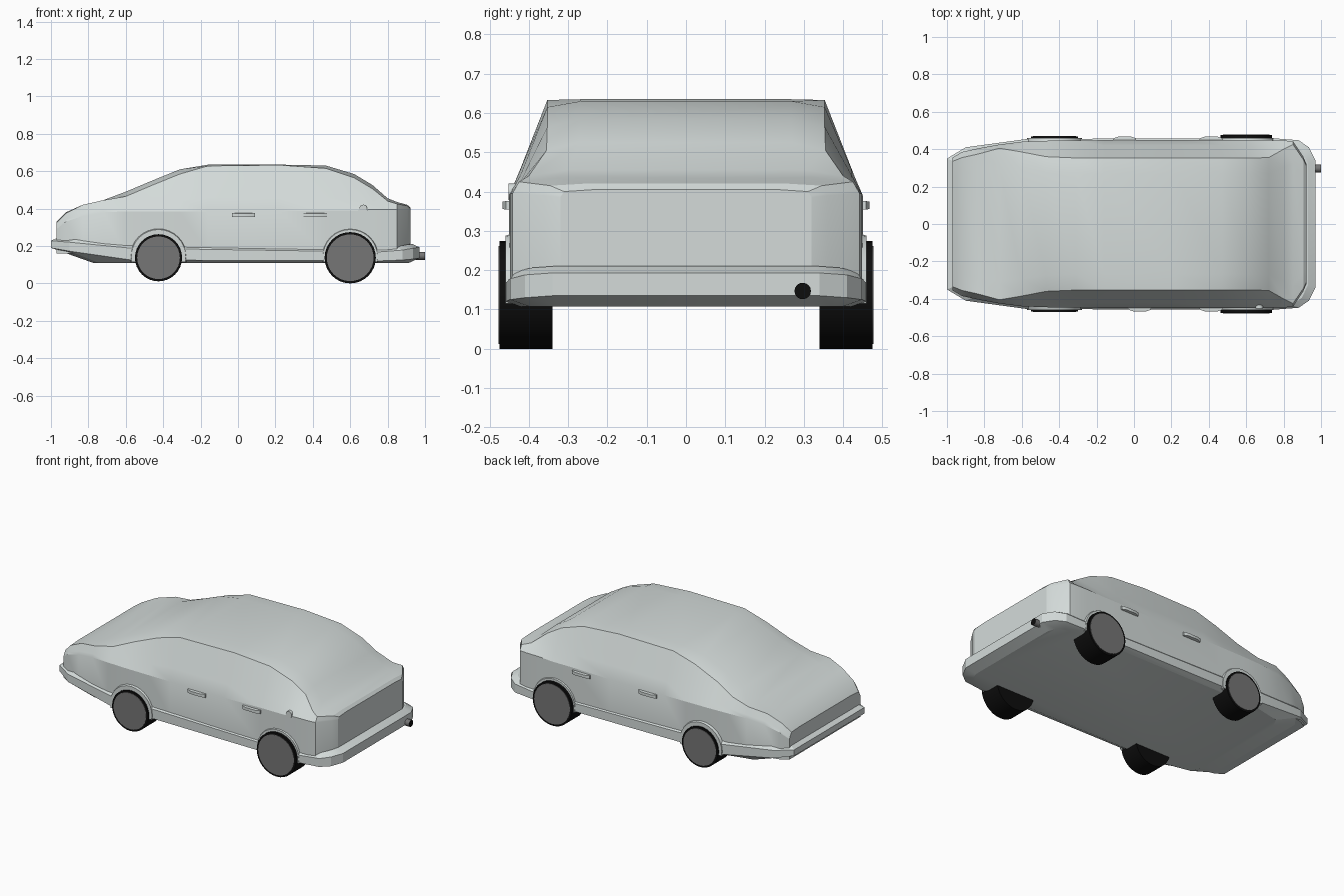
import bpy, bmesh, math
from mathutils import Matrix, Vector

cube = bpy.data.objects.get("Cube")
if cube:
    bpy.data.objects.remove(cube, do_unlink=True)


def material(name, colour):
    m = bpy.data.materials.new(name)
    m.use_nodes = True
    m.diffuse_color = (*colour, 1)
    m.node_tree.nodes["Principled BSDF"].inputs["Base Color"].default_value = (*colour, 1)
    return m


SILVER = material("silver paint", (0.66, 0.71, 0.70))
GREY = material("wheel grey", (0.18, 0.18, 0.18))
BLACK = material("tyre black", (0.004, 0.004, 0.004))


def finish(name, bm, mats, angle=25):
    bmesh.ops.recalc_face_normals(bm, faces=bm.faces)
    mesh = bpy.data.meshes.new(name)
    bm.to_mesh(mesh)
    bm.free()
    for m in mats:
        mesh.materials.append(m)
    ob = bpy.data.objects.new(name, mesh)
    bpy.context.collection.objects.link(ob)
    bpy.ops.object.select_all(action='DESELECT')
    ob.select_set(True)
    bpy.context.view_layer.objects.active = ob
    bpy.ops.object.shade_smooth_by_angle(angle=math.radians(angle))
    return ob


def loft(name, rings, mats, angle=25):
    """Skin a list of equal closed rings and cap both ends."""
    bm = bmesh.new()
    rows = [[bm.verts.new(p) for p in ring] for ring in rings]
    n = len(rows[0])
    for a, b in zip(rows, rows[1:]):
        for i in range(n):
            j = (i + 1) % n
            bm.faces.new((a[i], a[j], b[j], b[i]))
    bm.faces.new(rows[0])
    bm.faces.new(rows[-1])
    return finish(name, bm, mats, angle)


def disc(bm, centre, axis, r1, r2, depth, sides=32):
    """Cylinder or cone frustum whose second end points along axis."""
    turn = Vector((0, 0, 1)).rotation_difference(Vector(axis)).to_matrix().to_4x4()
    return bmesh.ops.create_cone(bm, cap_ends=True, segments=sides, radius1=r1, radius2=r2,
                                 depth=depth, matrix=Matrix.Translation(centre) @ turn)


# Body shell: x, side half width, belt z, roof edge half width, edge z, crown z
stations = [
    (-0.97, 0.355, 0.29, 0.335, 0.325, 0.33),
    (-0.92, 0.385, 0.33, 0.355, 0.375, 0.38),
    (-0.83, 0.405, 0.36, 0.375, 0.42, 0.415),
    (-0.72, 0.425, 0.38, 0.405, 0.445, 0.445),
    (-0.60, 0.44, 0.385, 0.385, 0.465, 0.49),
    (-0.47, 0.445, 0.385, 0.36, 0.52, 0.545),
    (-0.31, 0.447, 0.385, 0.353, 0.585, 0.61),
    (-0.16, 0.448, 0.385, 0.353, 0.628, 0.635),
    (0.22, 0.45, 0.385, 0.353, 0.633, 0.635),
    (0.47, 0.45, 0.39, 0.353, 0.615, 0.63),
    (0.62, 0.45, 0.39, 0.353, 0.565, 0.585),
    (0.72, 0.448, 0.395, 0.355, 0.505, 0.525),
    (0.80, 0.447, 0.395, 0.40, 0.44, 0.455),
    (0.85, 0.442, 0.395, 0.425, 0.425, 0.435),
    (0.905, 0.36, 0.39, 0.345, 0.415, 0.42),
    (0.922, 0.32, 0.385, 0.31, 0.40, 0.405),
]
rings = []
for x, w, belt, ew, ez, top in stations:
    half = [(w, 0.16), (w, belt), (w * 0.7 + ew * 0.3, belt * 0.7 + ez * 0.3),
            (ew, ez), (ew * 0.76, top)]
    rings.append([(x, y, z) for y, z in half] + [(x, -y, z) for y, z in reversed(half)])
loft("body_shell", rings, [SILVER], 22)

# Bumper and sill skirt: x, half width, lower z, upper z, floor x, floor half width
skirt = [
    (-1.00, 0.35, 0.19, 0.24, -0.77, 0.32),
    (-0.90, 0.41, 0.172, 0.232, -0.74, 0.38),
    (-0.57, 0.455, 0.125, 0.20, -0.55, 0.42),
    (0.75, 0.458, 0.12, 0.18, 0.74, 0.42),
    (0.88, 0.448, 0.125, 0.19, 0.85, 0.40),
    (0.935, 0.41, 0.13, 0.20, 0.89, 0.37),
    (0.97, 0.34, 0.135, 0.205, 0.91, 0.32),
]


def outline(points):
    return points + [(x, -y, z) for x, y, z in reversed(points)]


loft("bumper_skirt", [
    outline([(fx, fw, 0.108) for x, w, lo, hi, fx, fw in skirt]),
    outline([(x, w, lo) for x, w, lo, hi, fx, fw in skirt]),
    outline([(x, w, hi - 0.012) for x, w, lo, hi, fx, fw in skirt]),
    outline([(x * 0.96, w - 0.016, hi + 0.006) for x, w, lo, hi, fx, fw in skirt]),
], [SILVER], 20)

# Wheels and arch lips
for label, x, r, outer in (("front", -0.425, 0.126, 0.468), ("rear", 0.60, 0.137, 0.475)):
    for side, s in (("near", -1), ("far", 1)):
        bm = bmesh.new()
        disc(bm, (x, s * (outer + 0.34) / 2, 0.137), (0, s, 0), r, r, outer - 0.34)
        finish(f"{label}_tyre_{side}", bm, [BLACK], 40)
        bm = bmesh.new()
        disc(bm, (x, s * outer, 0.137), (0, s, 0), r - 0.012, r - 0.012, 0.005)
        finish(f"{label}_hub_{side}", bm, [GREY], 40)
        # Lip tapers towards its outer face and stops at the floor
        bm = bmesh.new()
        disc(bm, (x, s * 0.449, 0.142), (0, s, 0), 0.152, 0.146, 0.02)
        bmesh.ops.bisect_plane(bm, geom=bm.verts[:] + bm.edges[:] + bm.faces[:],
                               plane_co=(0, 0, 0.115), plane_no=(0, 0, -1), clear_outer=True)
        finish(f"{label}_arch_lip_{side}", bm, [SILVER], 40)

# Door handles: tapered plates standing off the doors
for side, s, places in (("near", -1, (0.03, 0.413)), ("far", 1, (-0.05, 0.413))):
    for label, x in zip(("front", "rear"), places):
        def plate(y, w, h):
            return [(x + a * w, s * y, 0.365 + b * h) for a, b in ((-1, -1), (1, -1), (1, 1), (-1, 1))]
        loft(f"{label}_handle_{side}", [plate(0.44, 0.062, 0.011), plate(0.458, 0.062, 0.011),
                                        plate(0.467, 0.035, 0.009)], [SILVER])

# Fuel cap
bm = bmesh.new()
disc(bm, (0.67, -0.442, 0.40), (0, -1, 0), 0.021, 0.021, 0.02, 16)
finish("fuel_cap", bm, [SILVER], 40)

# Exhaust pipe with a dark mouth
bm = bmesh.new()
disc(bm, (0.95, 0.297, 0.147), (1, 0, 0), 0.021, 0.021, 0.10, 16)
for f in bm.faces:
    f.material_index = 1 if f.calc_center_median().x > 0.99 else 0
finish("exhaust_pipe", bm, [GREY, BLACK], 40)
